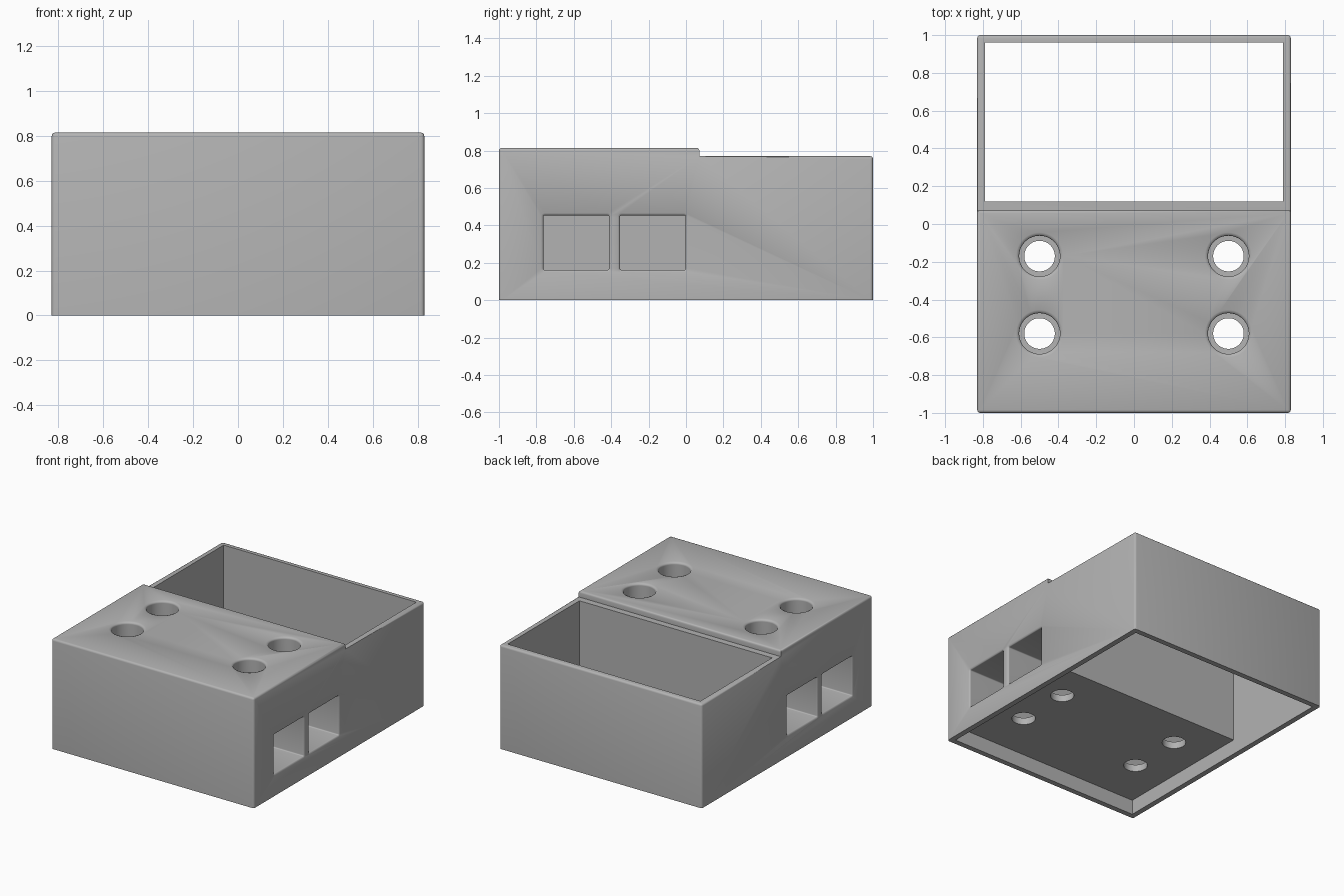
import bpy, bmesh, math

if "Cube" in bpy.data.objects:
    bpy.data.objects.remove(bpy.data.objects["Cube"])

W = 0.83          # half width
WALL = 0.04       # wall thickness
STEP_Y = 0.072    # where the raised front deck ends
FLOOR = 0.11      # underside of the front block

grey = bpy.data.materials.new("plain grey")
grey.diffuse_color = (0.45, 0.45, 0.45, 1)
grey.use_nodes = True
grey.node_tree.nodes["Principled BSDF"].inputs["Base Color"].default_value = grey.diffuse_color


def make_object(name, bm):
    bmesh.ops.recalc_face_normals(bm, faces=bm.faces[:])
    mesh = bpy.data.meshes.new(name)
    bm.to_mesh(mesh)
    bm.free()
    mesh.materials.append(grey)
    obj = bpy.data.objects.new(name, mesh)
    bpy.context.collection.objects.link(obj)
    return obj


def side_prism(profile, half):
    """Extrude a (y, z) profile across x."""
    bm = bmesh.new()
    face = bm.faces.new([bm.verts.new((-half, y, z)) for y, z in profile])
    new = bmesh.ops.extrude_face_region(bm, geom=[face])["geom"]
    verts = [v for v in new if isinstance(v, bmesh.types.BMVert)]
    bmesh.ops.translate(bm, verts=verts, vec=(2 * half, 0, 0))
    return bm


def loft(rings):
    """Closed solid through rings of equal point count."""
    bm = bmesh.new()
    loops = [[bm.verts.new(p) for p in ring] for ring in rings]
    n = len(loops[0])
    for a, b in zip(loops, loops[1:]):
        for i in range(n):
            j = (i + 1) % n
            bm.faces.new((a[i], a[j], b[j], b[i]))
    bm.faces.new(loops[0])
    bm.faces.new(loops[-1])
    return bm


def circle(x, y, z, r, n=48):
    return [(x + r * math.cos(2 * math.pi * i / n),
             y + r * math.sin(2 * math.pi * i / n), z) for i in range(n)]


def rounded_window(x, y, z, hy, hz, r, seg=4):
    pts = []
    for k, (sy, sz) in enumerate(((1, 1), (-1, 1), (-1, -1), (1, -1))):
        for i in range(seg + 1):
            a = math.pi / 2 * (k + i / seg)
            pts.append((x, y + sy * (hy - r) + r * math.cos(a),
                        z + sz * (hz - r) + r * math.sin(a)))
    return pts


def lip(radius, steps=5):
    """Rounded edge: (depth, extra size) pairs from the surface inward."""
    for i in range(steps + 1):
        a = math.pi / 2 * i / steps
        yield radius * math.sin(a), radius * (1 - math.cos(a))


# Outer body with a raised front deck, outer edges rounded
bm = side_prism([(-1, 0), (1, 0), (1, 0.77), (STEP_Y, 0.77),
                 (STEP_Y, 0.815), (-1, 0.815)], W)
soft = []
for e in bm.edges:
    mid = (e.verts[0].co + e.verts[1].co) / 2
    inner = abs(mid.y - STEP_Y) < 0.01 and mid.z < 0.8
    if mid.z > 0.01 and not inner:
        soft.append(e)
bmesh.ops.bevel(bm, geom=soft, offset=0.015, segments=3, profile=0.5, affect='EDGES')
body = make_object("holder_body", bm)

# Rear open bay joined with the shallow recess under the front block
cutters = [make_object("bay_cutter", side_prism(
    [(-1 + WALL, -0.1), (1 - WALL, -0.1), (1 - WALL, 1), (0.12, 1),
     (0.12, FLOOR), (-1 + WALL, FLOOR)], W - WALL))]

for side in (-1, 1):
    for y in (-0.5875, -0.1775):
        # Side pocket with a rounded mouth
        hy, hz, f = 0.1875, 0.158, 0.012
        rings = [rounded_window(side * (W + 0.05), y, 0.308, hy, hz, 0.02)]
        for depth, back in lip(f):
            # quarter round: widest at the surface, narrowing inward
            s = f - math.sqrt(max(0, f * f - (f - depth) ** 2))
            rings.append(rounded_window(side * (W - depth), y, 0.308,
                                        hy - f + s, hz - f + s, 0.02 - f + s))
        rings.append(rounded_window(side * 0.17, y, 0.308, hy - f, hz - f, 0.008))
        cutters.append(make_object("pocket_cutter", loft(rings)))
    for y in (-0.58, -0.17):
        # Deck hole with a rounded rim, down into the pocket
        x, r, f = side * 0.5, 0.108, 0.017
        rings = [circle(x, y, 0.9, r + f)]
        for depth, back in lip(f):
            s = f - math.sqrt(max(0, f * f - (f - depth) ** 2))
            rings.append(circle(x, y, 0.815 - depth, r + s))
        rings.append(circle(x, y, 0.3, r))
        cutters.append(make_object("deck_hole_cutter", loft(rings)))
        # Smaller drain hole in the pocket floor
        cutters.append(make_object("drain_cutter", loft(
            [circle(x, y, 0.25, 0.081), circle(x, y, 0.05, 0.081)])))

# Cut everything, then drop the cutters
bpy.context.view_layer.objects.active = body
body.select_set(True)
for c in cutters:
    c.hide_render = True
    mod = body.modifiers.new("cut", 'BOOLEAN')
    mod.operation = 'DIFFERENCE'
    mod.solver = 'EXACT'
    mod.object = c
    bpy.ops.object.modifier_apply(modifier=mod.name)
for c in cutters:
    bpy.data.objects.remove(c)

bpy.ops.object.select_all(action='DESELECT')
body.select_set(True)
bpy.context.view_layer.objects.active = body
bpy.ops.object.shade_smooth_by_angle(angle=math.radians(35))
